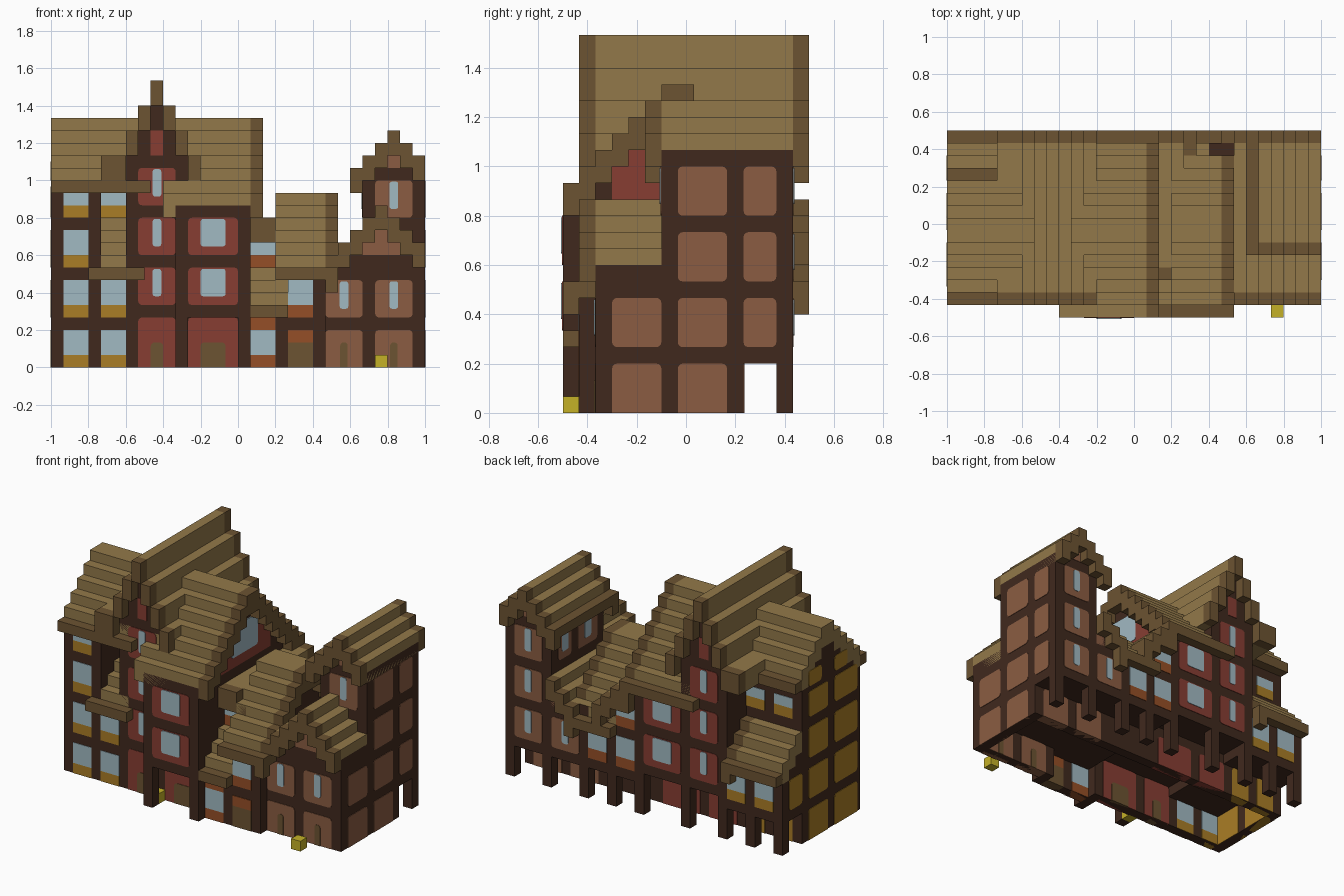
import bpy, bmesh, math

if "Cube" in bpy.data.objects:
    bpy.data.objects.remove(bpy.data.objects["Cube"], do_unlink=True)

U = 1 / 15          # one building block


def material(name, r, g, b):
    m = bpy.data.materials.new(name)
    m.use_nodes = True
    col = [(c / 255) ** 2.2 for c in (r, g, b)] + [1]
    m.diffuse_color = col
    m.node_tree.nodes["Principled BSDF"].inputs["Base Color"].default_value = col
    return m


TIMBER = material("dark timber", 66, 45, 35)
TRIM = material("roof trim brown", 108, 84, 53)
TAN = material("roof tan", 145, 120, 75)
RED = material("red plaster", 134, 64, 54)
SALMON = material("salmon plaster", 138, 93, 68)
YELLOW = material("ochre plaster", 168, 124, 42)
ORANGE = material("orange plaster", 148, 80, 43)
GLASS = material("pale glass", 160, 184, 193)
LAMP = material("lantern yellow", 196, 176, 44)


def finish(name, bm, mat):
    bmesh.ops.recalc_face_normals(bm, faces=bm.faces)
    me = bpy.data.meshes.new(name)
    bm.to_mesh(me)
    bm.free()
    me.materials.append(mat)
    ob = bpy.data.objects.new(name, me)
    bpy.context.collection.objects.link(ob)


def box(name, i0, i1, j0, j1, k0, k1, mat):
    bm = bmesh.new()
    bmesh.ops.create_cube(bm, size=1)
    for v in bm.verts:
        v.co.x = -1 + U * (i1 if v.co.x > 0 else i0)
        v.co.y = -0.5 + U * (j1 if v.co.y > 0 else j0)
        v.co.z = U * (k1 if v.co.z > 0 else k0)
    finish(name, bm, mat)


def panel(name, axis, u0, u1, k0, k1, d, mat, r=0.3, eps=0.05):
    """Infill through a wall one block thick, with rounded corners."""
    bm = bmesh.new()
    pts = []
    corners = [(u1, k1, -1, -1), (u0, k1, 1, -1), (u0, k0, 1, 1), (u1, k0, -1, 1)]
    for q, (u, k, su, sk) in enumerate(corners):
        rr = r if k > 0 else 0
        for s in range(4 if rr else 1):
            a = math.pi / 2 * (q + s / 3)
            pts.append((u + rr * (su + math.cos(a)), k + rr * (sk + math.sin(a)))
                       if rr else (u, k))
    rings = []
    for depth in (d - eps, d + 1 + eps):
        ring = []
        for u, k in pts:
            x, y = (u, depth) if axis == 'y' else (depth, u)
            ring.append(bm.verts.new((-1 + U * x, -0.5 + U * y, U * k)))
        rings.append(ring)
        bm.faces.new(ring)
    n = len(pts)
    for a in range(n):
        b = (a + 1) % n
        bm.faces.new((rings[0][a], rings[0][b], rings[1][b], rings[1][a]))
    finish(name, bm, mat)


def plaster_window(name, u0, u1, k0, d, mat, width=1, axis='y'):
    """Plaster bay with a tall rounded window."""
    panel(name + "_plaster", axis, u0, u1, k0, k0 + 3, d, mat)
    c = (u0 + u1) / 2
    panel(name + "_window", axis, c - width / 2, c + width / 2, k0 + 0.7, k0 + 2.9, d, GLASS, 0.2, 0.1)


def sill_window(name, u0, u1, k0, d, mat, top=3):
    """Square window above a plaster strip."""
    panel(name + "_sill", 'y', u0, u1, k0, k0 + 1, d, mat, 0)
    panel(name + "_window", 'y', u0, u1, k0 + 1, k0 + top, d, GLASS, 0)


def roof(name, axis, p0, tops, lo, hi, trims=(1, 1), eaves=(0, 0), thick=2, fill=None):
    """Stepped roof: one bar per block across, running lo..hi along."""
    def bar(part, p, a, b, k0, k1, mat):
        if axis == 'x':
            box(name + part, a, b, p, p + 1, k0, k1, mat)
        else:
            box(name + part, p, p + 1, a, b, k0, k1, mat)
    for n, t in enumerate(tops):
        p = p0 + n
        eave = (n == 0 and eaves[0]) or (n == len(tops) - 1 and eaves[1])
        bar("_step", p, lo + trims[0], hi - trims[1], t - (1 if eave else thick), t,
            TRIM if eave else TAN)
        if trims[0]:
            bar("_trim", p, lo, lo + 1, t - thick, t, TRIM)
        if trims[1]:
            bar("_trim", p, hi - 1, hi, t - thick, t, TRIM)
        if fill and not eave and t - thick > fill[0]:
            bar("_gable", p, fill[2], fill[3], fill[0], t - thick, fill[1])


# Ground storey walls, open underneath
for w in [(0, 16, 2, 3), (15, 22, 1, 2), (21, 30, 2, 3), (0, 30, 10, 11),
          (0, 1, 3, 10), (29, 30, 3, 10)]:
    box("ground_wall", *w, 0, 4, TIMBER)
for i in (0, 3, 6, 10, 15, 18, 21, 25, 29):
    box("back_post", i, i + 1, 13, 14, 0, 4, TIMBER)
for i in (10, 15):
    box("bay_post", i, i + 1, 0, 1, 0, 4, TIMBER)

# Upper storeys
for name, *b in [("ochre_floor", 0, 7, 2, 14, 3, 8), ("ochre_upper", 0, 4, 2, 11, 8, 14),
                 ("ochre_recess", 4, 7, 6, 11, 8, 15), ("red_tower", 6, 11, 2, 14, 4, 17),
                 ("red_bay", 10, 16, 0, 14, 4, 13), ("middle_floor", 16, 19, 1, 14, 3, 4),
                 ("middle_recess", 16, 19, 4, 14, 4, 10), ("middle_front", 19, 22, 1, 14, 3, 7),
                 ("right_house", 21, 30, 2, 14, 3, 9), ("right_tower", 25, 30, 6, 14, 9, 16)]:
    box(name, *b, TIMBER)

# Roofs
main = [14, 15, 16, 17, 18, 19, 20, 20, 19, 18, 17, 16, 15, 14, 13]
roof("ochre_roof", 'x', 1, main[1:12], 0, 8, (0, 0), (1, 1), fill=(14, TIMBER, 0, 8))
roof("red_roof", 'x', 0, main, 9, 17, (0, 1), (0, 1), thick=2, fill=(12, TIMBER, 9, 16))
roof("red_gable", 'y', 4, [17, 17, 19, 21, 23, 21, 19, 17], 1, 15, (1, 1), (0, 0),
     fill=(15, TIMBER, 2, 14))
roof("tower_roof", 'y', 24, [16, 17, 18, 19, 18, 17], 5, 15, (1, 1), (1, 0),
     fill=(15, TIMBER, 6, 14))
roof("right_gable", 'y', 22, [9, 10, 11, 12, 13, 12, 11, 10], 1, 6, (1, 0), (0, 0),
     fill=(9, SALMON, 2, 6))
roof("right_slope", 'y', 22, [9, 10, 11], 6, 15, (0, 1), fill=(8, SALMON, 6, 14))
roof("middle_roof", 'x', 0, [8 + min(j, 14 - j, 6) for j in range(15)], 18, 23, (0, 1), (1, 1),
     fill=(6, TIMBER, 19, 22))
roof("middle_slope", 'y', 16, [12, 12, 11, 10], 3, 15, (1, 1), (0, 1),
     fill=(8, TIMBER, 4, 14))
roof("ochre_awning", 'x', 2, [9, 10, 11, 12], 4, 7, (0, 0))
box("awning_eave", 3, 7.5, 1, 2, 7, 8, TRIM)
roof("middle_awning", 'x', 0, [5, 6, 7, 8], 16, 19, (0, 0), (1, 0))
roof("ochre_lean_to", 'x', 11, [11, 10, 9, 8], 0, 6, (0, 1), (0, 1), fill=(8, TIMBER, 0, 5))

# Ochre house fronts and backs
for u in (1, 4):
    for k in (0, 4):
        sill_window("ochre_front", u, u + 2, k, 2, YELLOW)
    sill_window("ochre_rear", u, u + 2, 4, 13, YELLOW)
    sill_window("ochre_rear_top", u, u + 2, 12, 10, YELLOW, 2)
    panel("ochre_rear_ground", 'y', u, u + 2, 0, 3, 10, YELLOW)
sill_window("ochre_front", 1, 3, 8, 2, YELLOW)
sill_window("ochre_front", 1, 3, 12, 2, YELLOW, 2)
sill_window("recess", 4, 6, 12, 6, YELLOW, 2)
box("recess_patch", 5, 6, 2, 3, 15, 16, YELLOW)

# Red house fronts and backs
for d in (2, 13):
    for k in (5, 9, 13):
        plaster_window("red_tower", 7, 10, k, d, RED, 0.7)
    panel("red_peak", 'y', 8, 9, 17, 19, d, RED, 0)
for d in (0, 13):
    for k in (5, 9):
        plaster_window("red_bay", 11, 15, k, d, RED, 2)
for u0, u1 in ((7, 10), (11, 15)):
    c, h = (u0 + u1) / 2, (u1 - u0 - 2) / 2
    for d in (2, 10):
        panel("red_ground", 'y', u0, u1, 0, 4 if d == 2 else 3, d, RED)
    panel("red_door", 'y', c - h, c + h, 0, 2, 2, TRIM, 0.3, 0.1)
panel("red_end", 'x', 3, 11, 13, 16, 15, RED, 0)
panel("red_end_window", 'x', 5, 9, 14, 17, 15, GLASS, 0.2, 0.1)

# Middle house
sill_window("middle_shop", 16, 18, 0, 1, ORANGE)
panel("middle_lintel", 'y', 16, 18, 3, 4, 1, ORANGE, 0)
panel("middle_door", 'y', 19, 21, 0, 2, 1, TRIM, 0)
panel("middle_lintel", 'y', 19, 21, 2, 3, 1, ORANGE, 0)
sill_window("middle_front", 19, 21, 4, 1, ORANGE)
sill_window("middle_recess", 16, 18, 8, 4, ORANGE)
for u, k in ((16, 4), (19, 4), (16, 8)):
    sill_window("middle_rear", u, u + 2, k, 13, ORANGE)

# Right house and its tower
for u in (22, 26):
    for d in (2, 10):
        panel("salmon_ground", 'y', u, u + 3, 0, 3, d, SALMON)
    panel("salmon_door", 'y', u + 1.2, u + 1.8, 0, 2, 2, TRIM, 0.25, 0.1)
    for k, d in ((4, 2), (4, 13)):
        plaster_window("salmon", u, u + 3, k, d, SALMON, 0.7)
for k, d in ((8, 13), (12, 13), (12, 6)):
    plaster_window("tower", 26, 29, k, d, SALMON, 0.7)
for d in (6, 13):
    panel("tower_peak", 'y', 27, 28, 16, 17, d, SALMON, 0)

# Side walls
for row in range(4):
    k = row * 4
    for j0, j1 in ((3, 6), (7, 10), (11, 13)):
        if (row < 2 or j0 > 3) and (row or j0 < 11):
            panel("salmon_side", 'x', j0, j1, k, k + 3, 29, SALMON)
    for j0, j1 in ((2.5, 6), (7, 10)):
        panel("ochre_side", 'x', j0, j1, k, k + 3 if row < 3 else k + 2.5, 0, YELLOW)
panel("ochre_side", 'x', 11, 13, 4, 7, 0, YELLOW)
for j in (4, 8):
    panel("ochre_side_peak", 'x', j, j + 2, 15, 16.5, 0, YELLOW)
for j0, j1 in ((7, 10), (11, 13)):
    plaster_window("tower_left", j0, j1, 12, 25, SALMON, 1, 'x')

# Lanterns
box("lantern", 26, 27, 0, 1, 0, 1, LAMP)
box("bay_lantern", 10, 11, 1, 2, 0, 1, LAMP)
